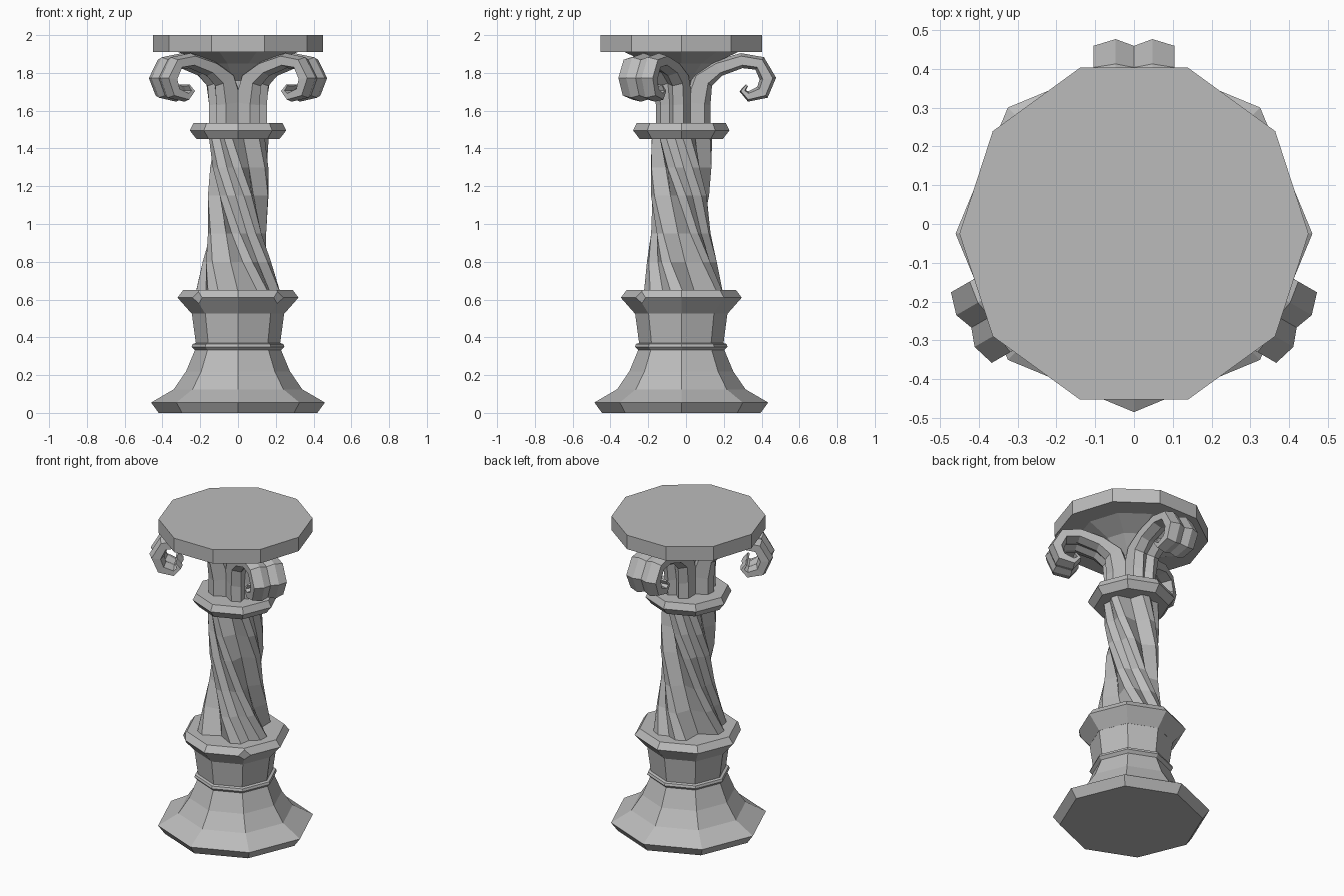
import bpy, bmesh
from math import sin, cos, pi, radians
from mathutils import Vector

cube = bpy.data.objects.get("Cube")
if cube:
    bpy.data.objects.remove(cube, do_unlink=True)

AXIS_Y = -0.025
stone = bpy.data.materials.new("grey_stone")
stone.use_nodes = True
GREY = (0.5, 0.5, 0.5, 1)
stone.diffuse_color = GREY
stone.node_tree.nodes["Principled BSDF"].inputs["Base Color"].default_value = GREY


def finish(name, bm, z_turn=0):
    bmesh.ops.recalc_face_normals(bm, faces=bm.faces)
    mesh = bpy.data.meshes.new(name)
    bm.to_mesh(mesh)
    bm.free()
    mesh.materials.append(stone)
    obj = bpy.data.objects.new(name, mesh)
    obj.location.y = AXIS_Y
    obj.rotation_euler.z = z_turn
    bpy.context.collection.objects.link(obj)
    return obj


def loft(rings):
    """Skin a list of closed point rings and cap both ends."""
    bm = bmesh.new()
    loops = [[bm.verts.new(p) for p in ring] for ring in rings]
    n = len(loops[0])
    for low, high in zip(loops, loops[1:]):
        for i in range(n):
            j = (i + 1) % n
            bm.faces.new((low[i], low[j], high[j], high[i]))
    bm.faces.new(loops[0][::-1])
    bm.faces.new(loops[-1])
    return bm


def lathe(profile, sides):
    return loft([[(r * cos(2 * pi * i / sides), r * sin(2 * pi * i / sides), z)
                  for i in range(sides)] for r, z in profile])


# Flared octagonal foot and pedestal
finish("foot", lathe([(.42, 0), (.46, .055), (.34, .125), (.275, .22), (.225, .34)], 8))
finish("foot_ring", lathe([(.225, .33), (.245, .35), (.24, .365), (.215, .372)], 8))
finish("pedestal", lathe([(.222, .36), (.245, .53)], 8))

# Pedestal rim with its two front corners chipped
rim = lathe([(.245, .525), (.32, .61), (.29, .65)], 8)
chips = [v for v in rim.verts
         if abs(v.co.z - .61) < .01 and v.co.y < -.1 and abs(v.co.x) > .1]
bmesh.ops.bevel(rim, geom=chips, offset=.04, segments=1, affect='VERTICES')
finish("pedestal_rim", rim)

# Twisted shaft with three paired ridges
ARMS = [radians(a) for a in (90, 210, 330)]
LOBE = [(.135, -.085), (.157, -.045), (.14, 0), (.157, .045), (.135, .085), (.05, .087)]


def shaft_ring(z, turn, scale):
    ring = []
    for arm in ARMS:
        a = arm + radians(turn)
        ring += [(scale * (r * cos(a) - t * sin(a)),
                  scale * (r * sin(a) + t * cos(a)), z) for r, t in LOBE]
    return ring


finish("twisted_shaft", loft([shaft_ring(*level) for level in (
    (.64, 120, 1.4), (.8, 100, 1.15), (.95, 80, .98), (1.15, 55, 1),
    (1.3, 35, 1), (1.47, 15, 1))]))

# Collar under the capital
finish("collar", lathe([(.22, 1.45), (.255, 1.495), (.235, 1.535)], 8))

# Capital scrolls: centre line as radius, height, thickness, half width
PATH = [(.075, 1.5, .16, .085), (.075, 1.64, .16, .085), (.11, 1.765, .125, .09),
        (.195, 1.825, .09, .095), (.32, 1.865, .08, .1), (.415, 1.85, .08, .105),
        (.458, 1.77, .088, .105), (.43, 1.698, .08, .1), (.355, 1.675, .055, .095),
        (.325, 1.705, .035, .09), (.347, 1.735, .015, .085)]
FLUTES = [(-1, .3), (-.45, .5), (0, .3), (.45, .5), (1, .3)]
SECTION = FLUTES + [(t, -n) for t, n in reversed(FLUTES)]

rings = []
for i, (r, z, thick, half) in enumerate(PATH):
    before, after = PATH[max(i - 1, 0)], PATH[min(i + 1, len(PATH) - 1)]
    along = Vector((after[0] - before[0], after[1] - before[1])).normalized()
    rings.append([(r - along.y * n * thick, t * half, z + along.x * n * thick)
                  for t, n in SECTION])
for name, angle in zip(("back", "right", "left"), ARMS):
    finish(name + "_scroll", loft(rings), angle)

# Flared core and ten-sided top slab
finish("capital_core", lathe([(.07, 1.5), (.08, 1.76), (.18, 1.85), (.32, 1.912)], 10))
finish("top_slab", lathe([(.45, 1.91), (.45, 2)], 10))
